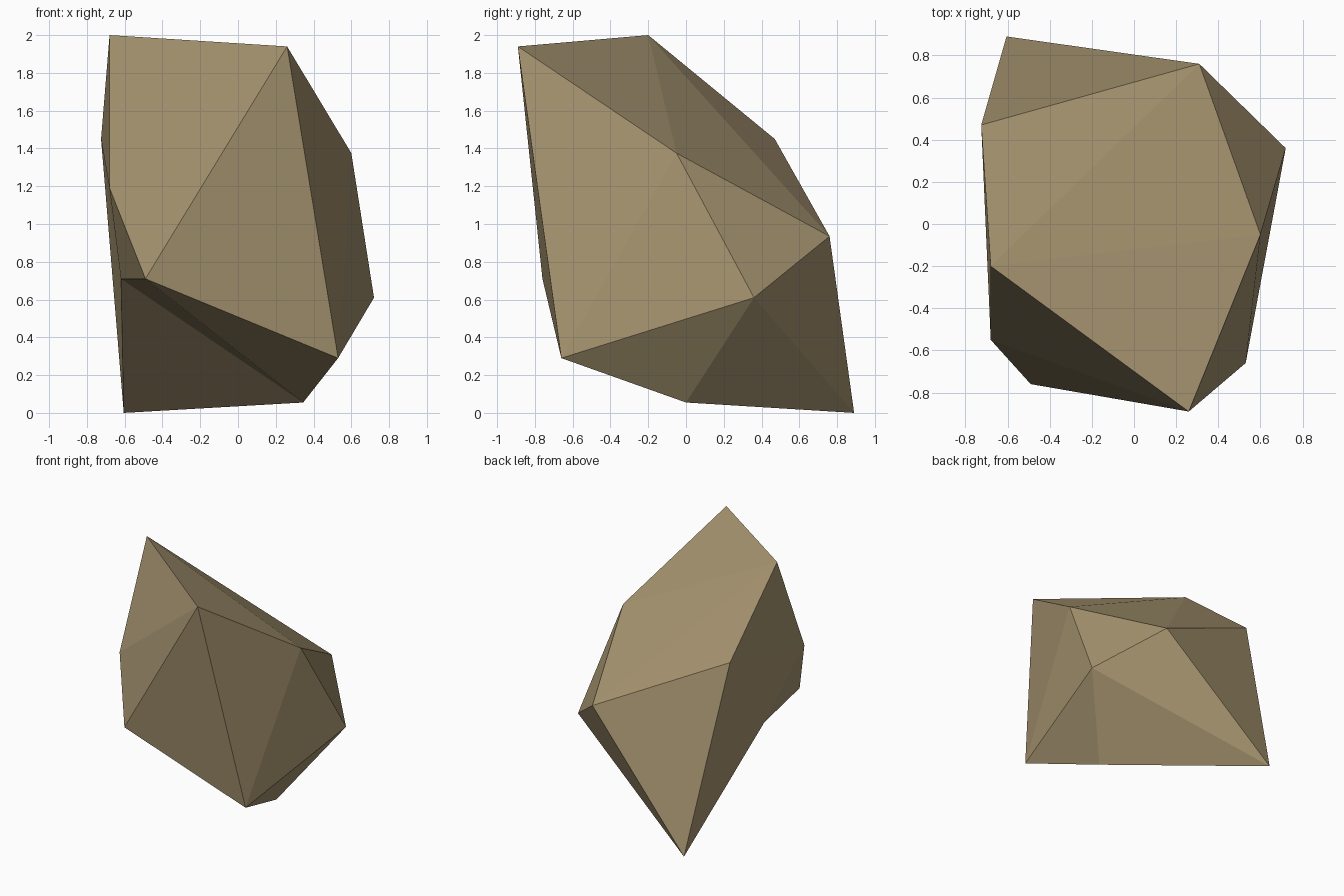
import bpy, bmesh

if "Cube" in bpy.data.objects:
    bpy.data.objects.remove(bpy.data.objects["Cube"])

# Rock: a distorted icosahedron made of two poles and two staggered rings of five
top = (-0.68, -0.20, 2.00)
upper = [(0.26, -0.89, 1.94), (-0.68, -0.55, 1.19), (-0.725, 0.47, 1.45),
         (0.31, 0.76, 0.935), (0.60, -0.05, 1.375)]
lower = [(-0.49, -0.76, 0.71), (-0.62, -0.12, 0.71), (-0.605, 0.89, 0.0),
         (0.72, 0.36, 0.61), (0.53, -0.66, 0.29)]
bottom = (0.345, 0.0, 0.055)

bm = bmesh.new()
t, b = bm.verts.new(top), bm.verts.new(bottom)
u = [bm.verts.new(p) for p in upper]
l = [bm.verts.new(p) for p in lower]
for i in range(5):
    j = (i + 1) % 5
    bm.faces.new((t, u[i], u[j]))        # cap
    bm.faces.new((u[i], l[i], u[j]))     # waist, pointing down
    bm.faces.new((u[j], l[i], l[j]))     # waist, pointing up
    bm.faces.new((b, l[j], l[i]))        # underside
bmesh.ops.recalc_face_normals(bm, faces=bm.faces)

mesh = bpy.data.meshes.new("rock")
bm.to_mesh(mesh)
bm.free()
rock = bpy.data.objects.new("rock", mesh)
bpy.context.collection.objects.link(rock)

# Single tan stone colour
stone = bpy.data.materials.new("tan stone")
stone.diffuse_color = (0.381, 0.296, 0.162, 1)
stone.use_nodes = True
stone.node_tree.nodes["Principled BSDF"].inputs["Base Color"].default_value = stone.diffuse_color
mesh.materials.append(stone)
